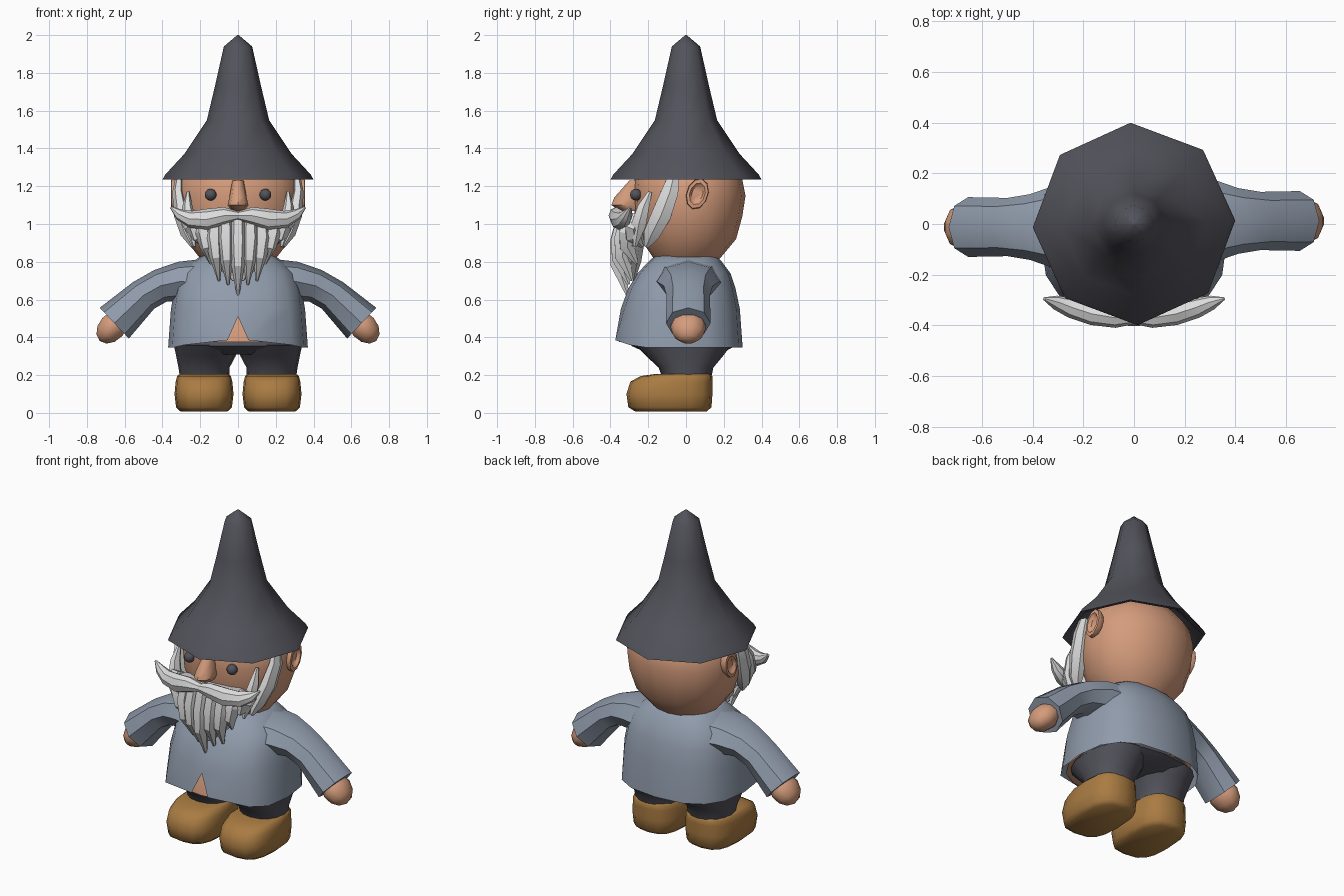
import bpy, bmesh
from math import cos, sin, pi, radians
from mathutils import Vector, Matrix

if "Cube" in bpy.data.objects:
    bpy.data.objects.remove(bpy.data.objects["Cube"])


def material(name, rgb):
    m = bpy.data.materials.new(name)
    m.use_nodes = True
    m.diffuse_color = (*rgb, 1)
    m.node_tree.nodes["Principled BSDF"].inputs["Base Color"].default_value = (*rgb, 1)
    return m


CHARCOAL = material("charcoal", (0.085, 0.085, 0.105))
COAT = material("grey blue cloth", (0.28, 0.33, 0.41))
SKIN = material("skin", (0.66, 0.33, 0.20))
HAIR = material("white hair", (0.72, 0.72, 0.72))
LEATHER = material("brown leather", (0.40, 0.20, 0.055))


def finish(name, bm, mat, angle=35):
    bmesh.ops.recalc_face_normals(bm, faces=bm.faces)
    mesh = bpy.data.meshes.new(name)
    bm.to_mesh(mesh)
    bm.free()
    mesh.materials.append(mat)
    obj = bpy.data.objects.new(name, mesh)
    bpy.context.collection.objects.link(obj)
    bpy.ops.object.select_all(action='DESELECT')
    obj.select_set(True)
    bpy.context.view_layer.objects.active = obj
    bpy.ops.object.shade_smooth_by_angle(angle=radians(angle))
    return obj


def loft(name, rings, mat, bottom=True, top=True, angle=35):
    """Skin a list of equally sized point rings."""
    bm = bmesh.new()
    loops = [[bm.verts.new(p) for p in ring] for ring in rings]
    n = len(loops[0])
    for a, b in zip(loops, loops[1:]):
        for i in range(n):
            j = (i + 1) % n
            bm.faces.new((a[i], a[j], b[j], b[i]))
    if bottom:
        bm.faces.new(loops[0])
    if top:
        bm.faces.new(loops[-1])
    return finish(name, bm, mat, angle)


def slab(z, cx, rx, front, back, n=16, power=2.2):
    """Horizontal rounded ring, first point at the front."""
    ring = []
    for i in range(n):
        a = 2 * pi * i / n - pi / 2
        c, s = cos(a), sin(a)
        x = abs(c) ** (2 / power) * (1 if c > 0 else -1)
        y = abs(s) ** (2 / power) * (1 if s > 0 else -1)
        ring.append(Vector((cx + rx * x, (front + back) / 2 + (back - front) / 2 * y, z)))
    return ring


def tube(name, pts, radii, ref, mat, n=8, angle=35):
    """Tapered tube; radii are (along ref, across ref)."""
    pts = [Vector(p) for p in pts]
    rings = []
    for k, p in enumerate(pts):
        t = (pts[min(k + 1, len(pts) - 1)] - pts[max(k - 1, 0)]).normalized()
        u = (Vector(ref) - t * t.dot(Vector(ref))).normalized()
        v = t.cross(u)
        ru, rv = radii[k]
        rings.append([p + u * ru * cos(2 * pi * i / n) + v * rv * sin(2 * pi * i / n)
                      for i in range(n)])
    return loft(name, rings, mat, angle=angle)


def lathe(profile, n, turn=0):
    return [[Vector((r * cos(2 * pi * i / n + turn), r * sin(2 * pi * i / n + turn), z))
             for i in range(n)] for r, z in profile]


def ball(name, centre, scale, mat, u=12, v=8, rot=Matrix()):
    bm = bmesh.new()
    m = Matrix.Translation(centre) @ rot @ Matrix.Diagonal((*scale, 1))
    bmesh.ops.create_uvsphere(bm, u_segments=u, v_segments=v, radius=1, matrix=m)
    return finish(name, bm, mat, 60)


X, Y = (1, 0, 0), (0, 1, 0)

# Hat: octagonal hollow cone with a flared brim
hat = [(0.15, 1.49), (0.27, 1.35), (0.372, 1.24), (0.4, 1.235), (0.385, 1.262), (0.285, 1.37),
       (0.165, 1.55), (0.122, 1.73), (0.075, 1.94), (0.004, 2.0)]
loft("hat", lathe(hat, 8, radians(2)), CHARCOAL, angle=50)

# Head
loft("head", [slab(z, 0, rx, f, b, 16, 2.1) for z, rx, f, b in (
    (0.77, 0.14, -0.14, 0.14), (0.83, 0.21, -0.18, 0.19), (0.92, 0.28, -0.24, 0.265),
    (1.04, 0.322, -0.27, 0.298), (1.15, 0.33, -0.28, 0.315), (1.25, 0.315, -0.27, 0.295),
    (1.35, 0.23, -0.2, 0.22), (1.42, 0.1, -0.1, 0.1))], SKIN, angle=60)

# Nose
loft("nose", [slab(z, 0, rx, f, -0.23, 8) for z, rx, f in (
    (1.07, 0.035, -0.35), (1.10, 0.055, -0.395), (1.14, 0.046, -0.38),
    (1.23, 0.03, -0.30))], SKIN, angle=50)

# Coat: open hem, with a small slit at the front
coat = [slab(z, 0, rx, f, b, 16, 2.6) for z, rx, f, b in (
    (0.345, 0.37, -0.38, 0.30), (0.55, 0.355, -0.345, 0.285), (0.66, 0.335, -0.305, 0.262),
    (0.74, 0.305, -0.255, 0.235), (0.80, 0.24, -0.20, 0.19), (0.835, 0.19, -0.16, 0.16))]
hem = coat[0]
hem[0] = Vector((0, -0.352, 0.51))
for k, s in ((1, 1), (-1, -1)):
    hem[k] = Vector((0.055 * s, -0.374, 0.385))
    hem[2 * k].z = 0.36
loft("coat", coat, COAT, bottom=False, angle=50)

# Belly under the coat
loft("belly", [slab(z, 0, rx, f, b, 16, 2.6) for z, rx, f, b in (
    (0.375, 0.335, -0.355, 0.26), (0.55, 0.32, -0.325, 0.25), (0.7, 0.25, -0.2, 0.18))],
    SKIN, angle=50)

# Trousers
loft("trouser_hips", [slab(z, 0, rx, f, b) for z, rx, f, b in (
    (0.31, 0.27, -0.19, 0.17), (0.355, 0.34, -0.29, 0.265), (0.42, 0.33, -0.28, 0.25))],
    CHARCOAL, angle=60)

for side, s in (("left", 1), ("right", -1)):
    dy = 0.012 * s

    loft(side + "_trouser_leg", [slab(z, s * cx, rx, f, b) for z, cx, rx, f, b in (
        (0.17, 0.175, 0.13, -0.12, 0.13), (0.24, 0.18, 0.135, -0.145, 0.145),
        (0.30, 0.17, 0.157, -0.21, 0.195), (0.36, 0.165, 0.175, -0.27, 0.24))],
        CHARCOAL, angle=60)

    # Shoe
    loft(side + "_shoe", [slab(z, s * 0.18, rx, f, b, 16, 2.8) for z, rx, f, b in (
        (0.008, 0.125, -0.27, 0.11), (0.03, 0.148, -0.305, 0.135), (0.10, 0.156, -0.315, 0.14),
        (0.165, 0.15, -0.295, 0.14), (0.195, 0.142, -0.24, 0.14), (0.205, 0.13, -0.17, 0.13))],
        LEATHER, angle=50)

    # Sleeve and hand
    tube(side + "_sleeve", [(s * x, y + dy, z) for x, y, z in (
        (0.15, 0, 0.69), (0.31, 0, 0.695), (0.41, 0, 0.673), (0.50, 0, 0.622),
        (0.655, 0, 0.475))],
        [(0.19, 0.13), (0.165, 0.105), (0.13, 0.09), (0.115, 0.09), (0.118, 0.112)],
        Y, COAT, 8, 40)
    ball(side + "_hand", (s * 0.665, dy, 0.455), (0.075, 0.095, 0.1), SKIN, 10, 6,
         Matrix.Rotation(-s * radians(42), 4, 'Y'))

    # Ear: dished disc facing sideways
    ear = lathe([(0.6, -0.04), (1, 0), (0.95, 0.018), (0.7, 0.02), (0.5, 0.002)], 10)
    place = (Matrix.Translation((s * 0.335, 0.06, 1.16)) @ Matrix.Rotation(radians(-18), 4, 'X')
             @ Matrix.Rotation(s * radians(90), 4, 'Y') @ Matrix.Diagonal((0.085, 0.058, 1, 1)))
    loft(side + "_ear", [[place @ p for p in ring] for ring in ear], SKIN, angle=50)

    ball(side + "_eye", (s * 0.145, -0.265, 1.155), (0.031, 0.031, 0.031), CHARCOAL)

    # Moustache half
    tube(side + "_moustache", [(s * x, y, z) for x, y, z in (
        (0, -0.365, 1.045), (0.07, -0.37, 1.045), (0.16, -0.355, 1.025),
        (0.25, -0.33, 1.025), (0.31, -0.31, 1.05), (0.355, -0.295, 1.088))],
        [(0.03, 0.022), (0.04, 0.045), (0.045, 0.056), (0.04, 0.045), (0.028, 0.03),
         (0.006, 0.006)], Y, HAIR, 8, 28)

    # Sideburns
    tube(side + "_sideburn", [(s * x, y, z) for x, y, z in (
        (0.31, -0.065, 1.25), (0.318, -0.085, 1.17), (0.30, -0.13, 1.05),
        (0.27, -0.18, 0.95), (0.24, -0.21, 0.88))],
        [(0.02, 0.035), (0.03, 0.052), (0.04, 0.06), (0.035, 0.05), (0.01, 0.015)],
        X, HAIR, 6, 25)
    tube(side + "_cheek_lock", [(s * x, y, z) for x, y, z in (
        (0.265, -0.19, 1.17), (0.268, -0.225, 1.09), (0.255, -0.25, 1.0), (0.23, -0.27, 0.88))],
        [(0.008, 0.012), (0.028, 0.035), (0.04, 0.045), (0.008, 0.01)], X, HAIR, 6, 25)

# Beard: hanging pointed locks, longest in the middle
locks = ((0, 0.625), (0.065, 0.68), (0.125, 0.70), (0.18, 0.79), (0.23, 0.88))
for k, (x, tip) in enumerate(locks):
    back = 1.5 * x * x
    drop = 1.02 - tip
    for s in ((1,) if k == 0 else (1, -1)):
        name = "beard_lock_%d_%s" % (k, "left" if s > 0 else "right")
        tube(name, [(s * x, -0.325 + back, 1.04), (s * x * 1.02, -0.355 + back, 1.02 - drop * 0.3),
                    (s * x * 0.93, -0.36 + back, 1.02 - drop * 0.6),
                    (s * x * 0.8, -0.31 + back, tip)],
             [(0.042, 0.05), (0.046, 0.055), (0.036, 0.045), (0.007, 0.01)], X, HAIR, 6, 25)

# Beard mass behind the locks
tube("beard_base", [(0, -0.26, 1.04), (0, -0.28, 0.92), (0, -0.29, 0.8), (0, -0.29, 0.7)],
     [(0.25, 0.05), (0.215, 0.065), (0.14, 0.055), (0.03, 0.02)], X, HAIR, 10, 30)
